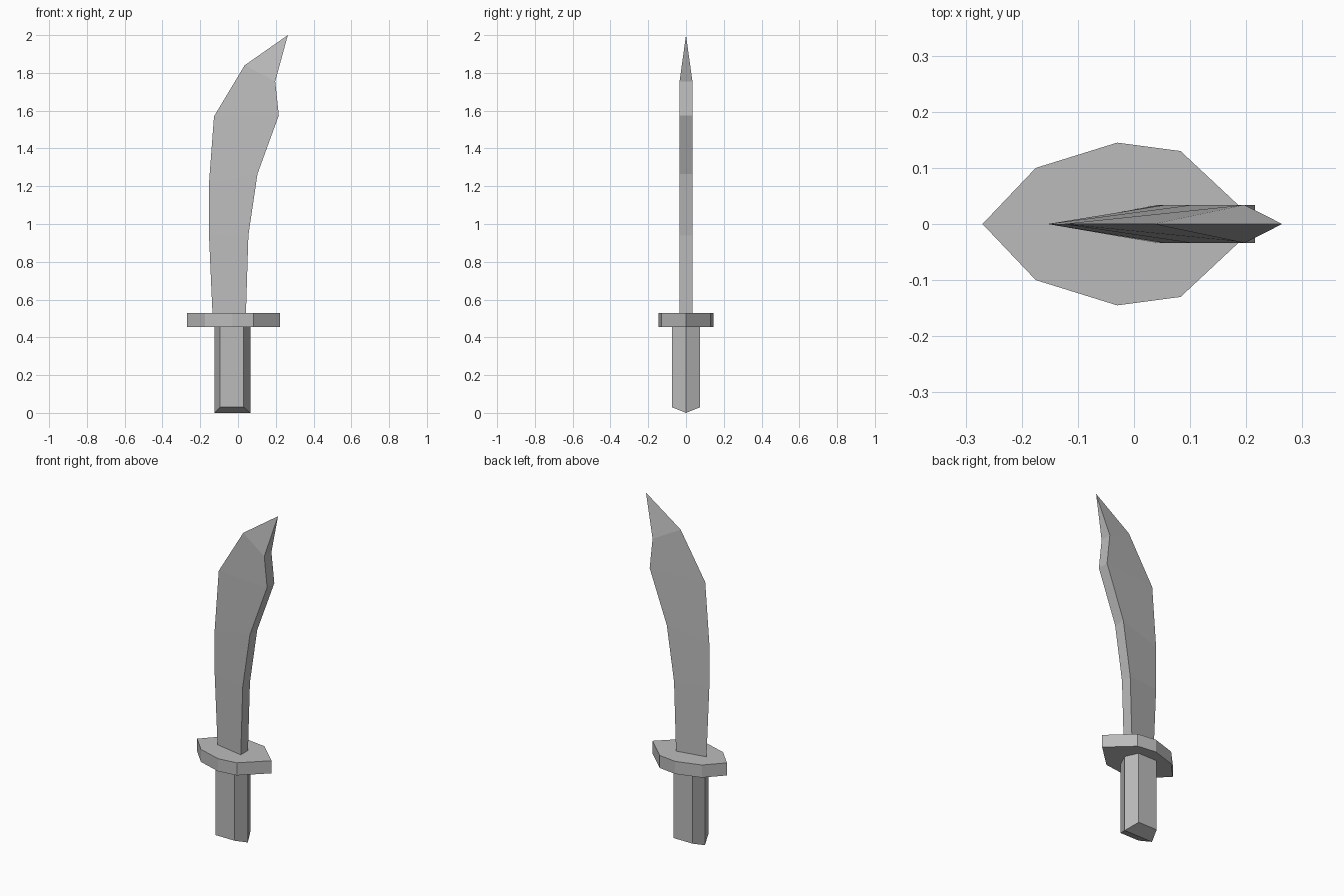
import bpy, bmesh

if "Cube" in bpy.data.objects:
    bpy.data.objects.remove(bpy.data.objects["Cube"])

steel = bpy.data.materials.new("grey")
steel.diffuse_color = (0.5, 0.5, 0.5, 1)
steel.use_nodes = True
steel.node_tree.nodes["Principled BSDF"].inputs["Base Color"].default_value = steel.diffuse_color


def finish(name, bm):
    """Turn a bmesh into a named, flat-shaded grey object."""
    bmesh.ops.recalc_face_normals(bm, faces=bm.faces)
    mesh = bpy.data.meshes.new(name)
    bm.to_mesh(mesh)
    bm.free()
    mesh.materials.append(steel)
    obj = bpy.data.objects.new(name, mesh)
    bpy.context.collection.objects.link(obj)
    return obj


def mirrored(half):
    """Close a half outline (ends on y = 0) by mirroring it in y."""
    return half + [(x, -y) for x, y in half[-2:0:-1]]


def prism(name, outline, bottom, top):
    """Join an outline between two heights; bottom(y) gives the lower height."""
    bm = bmesh.new()
    low = [bm.verts.new((x, y, bottom(y))) for x, y in outline]
    high = [bm.verts.new((x, y, top)) for x, y in outline]
    n = len(outline)
    for i in range(n):
        j = (i + 1) % n
        bm.faces.new((low[i], low[j], high[j], high[i]))
    bm.faces.new(high)
    return bm, low


# Grip: six-sided, with a keel-shaped pommel end
bm, low = prism("grip", mirrored([(-0.125, 0), (-0.095, 0.075), (0.03, 0.075), (0.065, 0)]),
                lambda y: 0.03 * abs(y) / 0.075, 0.46)
a, b, c, d, e, f = low
bm.faces.new((a, b, c, d))
bm.faces.new((a, d, e, f))
finish("grip", bm)

# Guard: flat pointed plate
bm, low = prism("guard", mirrored([(-0.27, 0), (-0.175, 0.1), (-0.03, 0.145),
                                   (0.083, 0.13), (0.222, 0)]),
                lambda y: 0.455, 0.53)
bm.faces.new(low)
finish("guard", bm)

# Blade: wedge section, sharp on the left, thick spine on the right
edge = [(-0.135, 0.525), (-0.154, 0.95), (-0.154, 1.21), (-0.127, 1.57), (0.035, 1.84)]
spine = [(0.042, 0.525), (0.055, 0.94), (0.103, 1.265), (0.216, 1.575), (0.197, 1.755)]
bm = bmesh.new()
rings = [[bm.verts.new((ex, 0, ez)),
          bm.verts.new((sx, 0.034, sz)),
          bm.verts.new((sx, -0.034, sz))]
         for (ex, ez), (sx, sz) in zip(edge, spine)]
tip = bm.verts.new((0.264, 0, 2.0))
bm.faces.new(rings[0])
for r, s in zip(rings, rings[1:]):
    for i in range(3):
        j = (i + 1) % 3
        bm.faces.new((r[i], r[j], s[j], s[i]))
for i in range(3):
    bm.faces.new((rings[-1][i], rings[-1][(i + 1) % 3], tip))
finish("blade", bm)
